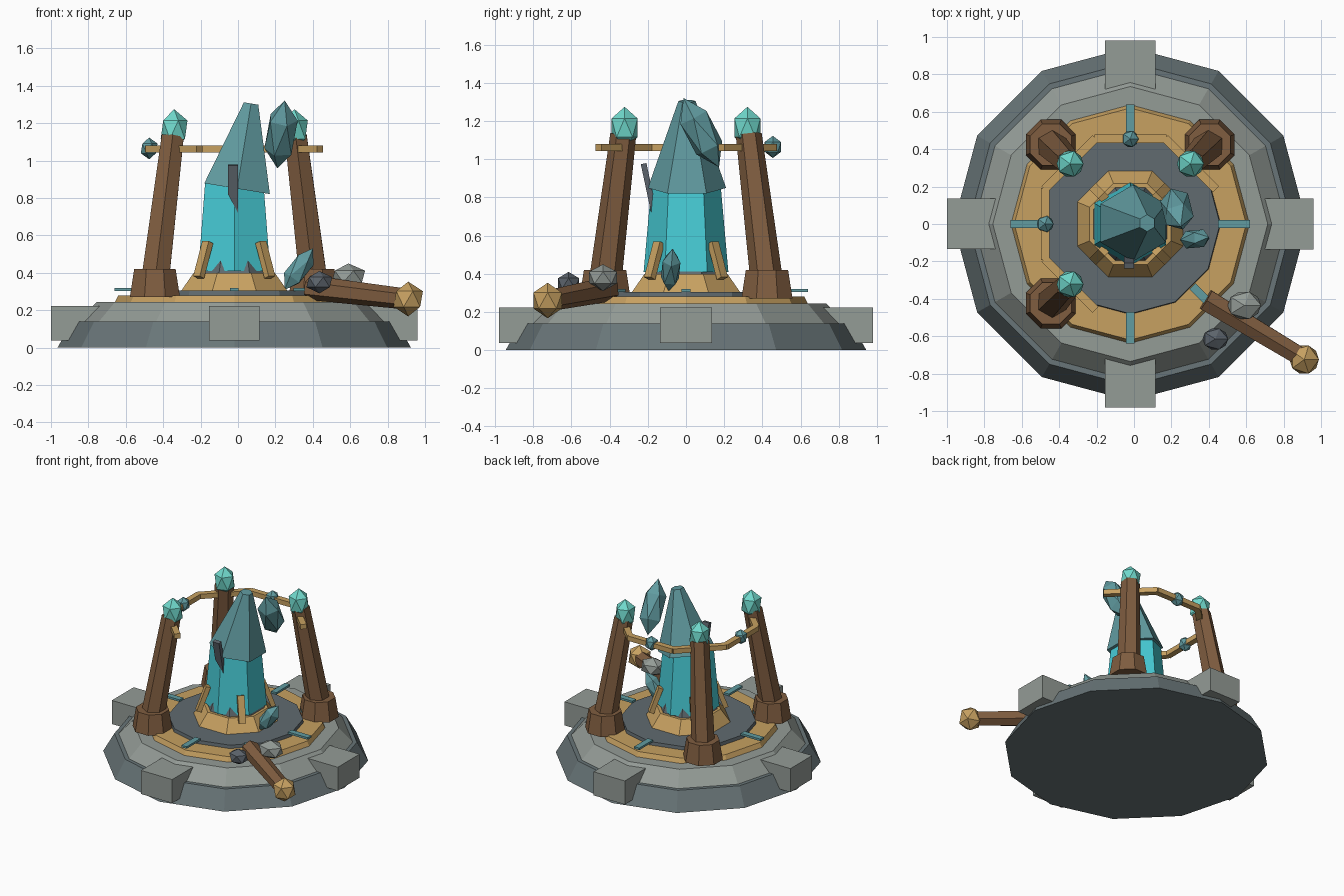
import bpy, bmesh
from math import radians, sin, cos, pi
from mathutils import Vector, Matrix

if "Cube" in bpy.data.objects:
    bpy.data.objects.remove(bpy.data.objects["Cube"], do_unlink=True)

CX = -0.02  # axis of the round platform


def material(name, srgb):
    lin = [c / 12.92 if c < 0.04 else ((c + 0.055) / 1.055) ** 2.4 for c in srgb]
    m = bpy.data.materials.new(name)
    m.use_nodes = True
    m.diffuse_color = (*lin, 1)
    m.node_tree.nodes["Principled BSDF"].inputs["Base Color"].default_value = (*lin, 1)
    return m


STONE = material("light stone", (0.58, 0.61, 0.59))
SLATE = material("slate", (0.41, 0.46, 0.47))
FLOOR = material("floor stone", (0.38, 0.42, 0.44))
GOLD = material("gold", (0.78, 0.63, 0.38))
WOOD = material("wood", (0.50, 0.365, 0.25))
CYAN = material("bright crystal", (0.28, 0.80, 0.84))
GEM = material("gem", (0.44, 0.85, 0.80))
TEAL = material("dull crystal", (0.38, 0.61, 0.63))
DARK = material("dark shard", (0.36, 0.39, 0.42))


def finish(name, bm, mat, matrix):
    me = bpy.data.meshes.new(name)
    bm.to_mesh(me)
    bm.free()
    me.materials.append(mat)
    ob = bpy.data.objects.new(name, me)
    ob.matrix_world = matrix
    bpy.context.collection.objects.link(ob)
    return ob


def align(direction):
    return Vector((0, 0, 1)).rotation_difference(direction).to_matrix().to_4x4()


def frustum(name, a, b, r1, r2, sides, mat, turn=0):
    """Tapered prism running from point a to point b."""
    a, b = Vector(a), Vector(b)
    bm = bmesh.new()
    bmesh.ops.create_cone(bm, cap_ends=True, segments=sides, radius1=r1, radius2=r2,
                          depth=(b - a).length)
    spin = Matrix.Rotation(radians(turn), 4, 'Z')
    return finish(name, bm, mat, Matrix.Translation((a + b) / 2) @ align(b - a) @ spin)


def tier(name, z1, z2, r1, r2, sides, mat, turn=0):
    return frustum(name, (CX, 0, z1), (CX, 0, z2), r1, r2, sides, mat, turn)


def nugget(name, at, size, mat, direction=(0, 0, 1)):
    """Twenty-sided lump, stretched along a direction."""
    bm = bmesh.new()
    bmesh.ops.create_icosphere(bm, subdivisions=1, radius=1)
    return finish(name, bm, mat, Matrix.Translation(at) @ align(Vector(direction))
                  @ Matrix.Diagonal((*size, 1)))


def polar_box(name, angle, r, z, size, mat, lean=0):
    """Box with local x pointing outwards from the axis."""
    bm = bmesh.new()
    bmesh.ops.create_cube(bm, size=1)
    place = (Matrix.Translation((CX, 0, 0)) @ Matrix.Rotation(radians(angle), 4, 'Z')
             @ Matrix.Translation((r, 0, z)) @ Matrix.Rotation(radians(lean), 4, 'Y'))
    return finish(name, bm, mat, place @ Matrix.Diagonal((*size, 1)))


def polar(angle, r, z):
    return (CX + r * cos(radians(angle)), r * sin(radians(angle)), z)


# Stepped platform
tier("platform_base", 0, 0.14, 0.945, 0.865, 12, SLATE)
tier("platform_step", 0.14, 0.245, 0.835, 0.735, 12, STONE)
tier("gold_ring", 0.24, 0.28, 0.64, 0.62, 12, GOLD)
tier("inner_floor", 0.27, 0.305, 0.485, 0.48, 12, FLOOR)

for i in range(4):
    polar_box(f"buttress_block_{i}", 90 * i, 0.845, 0.13, (0.27, 0.27, 0.185), STONE)
for i in range(8):
    polar_box(f"floor_inlay_{i}", 45 * i, 0.555, 0.312, (0.17, 0.045, 0.016), TEAL)

# Central pedestal with claws
tier("pedestal", 0.30, 0.40, 0.31, 0.235, 8, GOLD, 22.5)
tier("crystal_socket", 0.39, 0.48, 0.215, 0.185, 8, FLOOR, 22.5)
for i in range(4):
    polar_box(f"claw_{i}", 45 + 90 * i, 0.235, 0.47, (0.035, 0.05, 0.2), GOLD, -20)

# Main crystal: bright lower part and tilted broken top
tier("crystal_lower", 0.41, 0.88, 0.222, 0.18, 6, CYAN)
frustum("crystal_upper", (-0.005, 0.005, 0.85), (0.07, 0.005, 1.305), 0.205, 0.045, 6, TEAL)

# Dark splinter leaning on the front: a slab narrowed to a slanted point
bm = bmesh.new()
bmesh.ops.create_cube(bm, size=1)
for v in bm.verts:
    if v.co.z < 0 and v.co.x < 0:
        v.co.z += 0.4
finish("splinter", bm, DARK, Matrix.Translation((-0.027, -0.195, 0.85))
       @ Matrix.Rotation(radians(12), 4, 'X') @ Matrix.Diagonal((0.055, 0.03, 0.26, 1)))

# Leaning posts with gem tops
for name, angle in (("back_left", 45), ("back_right", 135), ("front_right", 225)):
    frustum(f"{name}_post_foot", polar(angle, 0.6, 0.27), polar(angle, 0.6, 0.42),
            0.145, 0.12, 8, WOOD, 22.5)
    frustum(f"{name}_post", polar(angle, 0.595, 0.38), polar(angle, 0.465, 1.13),
            0.085, 0.068, 6, WOOD)
    nugget(f"{name}_gem", polar(angle, 0.455, 1.165), (0.08, 0.08, 0.11), GEM)

# Broken gold hoop joining the posts
for i in range(5):
    polar_box(f"hoop_segment_{i}", 45 + 45 * i, 0.455, 1.062, (0.045, 0.385, 0.038), GOLD)
for i in (1, 2):
    nugget(f"hoop_gem_{i}", polar(90 * i, 0.455, 1.065), (0.05, 0.05, 0.058), TEAL)

# Fallen post with its knob and rubble
frustum("fallen_post", (0.385, -0.405, 0.32), (0.9, -0.715, 0.26), 0.066, 0.056, 6, WOOD)
nugget("fallen_knob", (0.91, -0.725, 0.26), (0.088, 0.088, 0.093), GOLD)
nugget("pale_rubble", (0.59, -0.435, 0.38), (0.1, 0.085, 0.07), STONE)
nugget("dark_rubble", (0.435, -0.615, 0.35), (0.077, 0.065, 0.06), DARK)

# Loose crystal shards
nugget("floating_shard", (0.23, 0.08, 1.14), (0.09, 0.09, 0.205), TEAL, (0.04, -0.19, 0.37))
nugget("fallen_shard", (0.325, -0.08, 0.42), (0.06, 0.055, 0.135), TEAL, (0.15, 0.02, 0.22))
